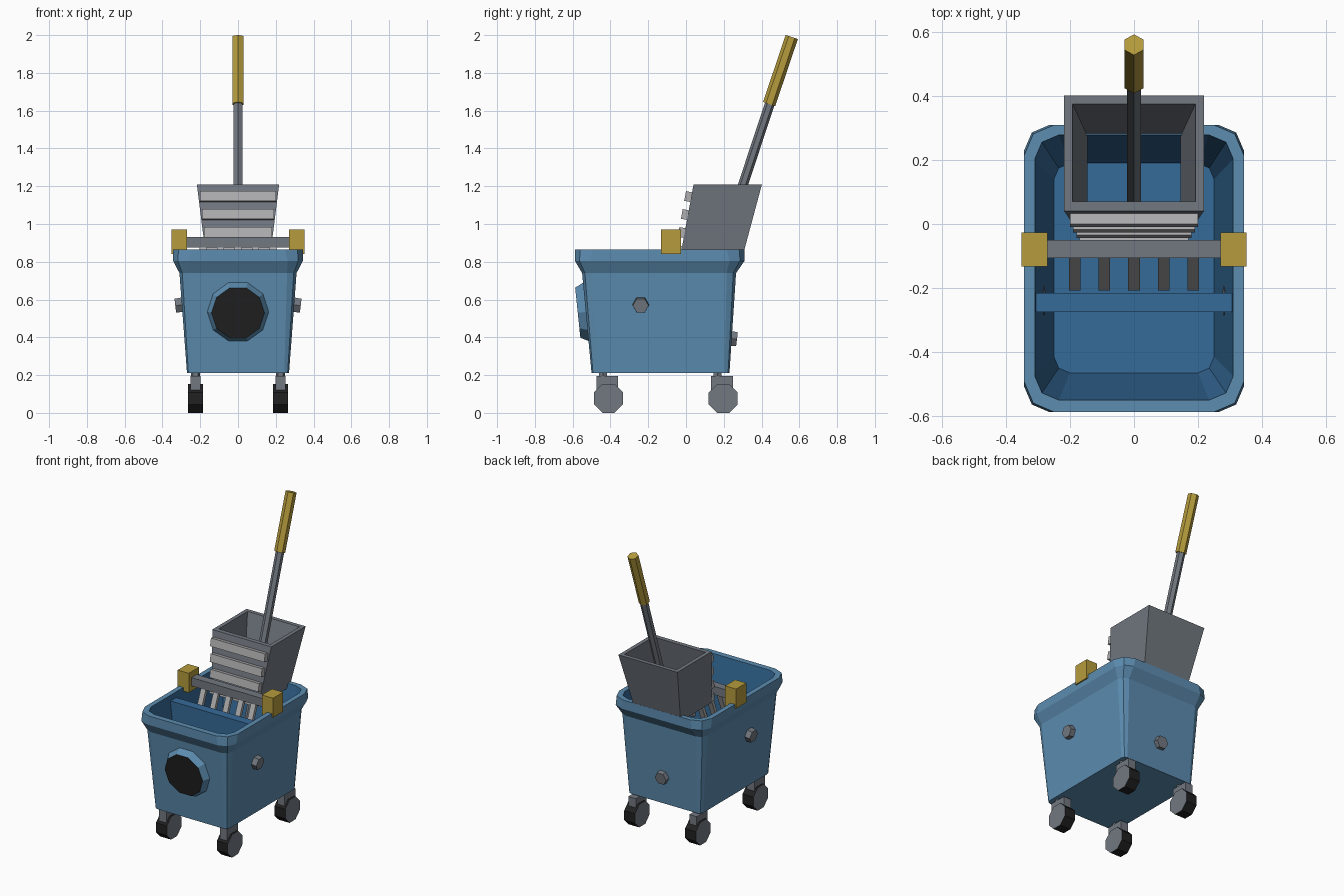
import bpy, bmesh
from math import radians, cos, sin, pi
from mathutils import Vector, Matrix

if "Cube" in bpy.data.objects:
    bpy.data.objects.remove(bpy.data.objects["Cube"])


def material(name, rgb):
    m = bpy.data.materials.new(name)
    m.use_nodes = True
    m.diffuse_color = (*rgb, 1)
    m.node_tree.nodes["Principled BSDF"].inputs["Base Color"].default_value = (*rgb, 1)
    return m


BLUE = material("bucket blue", (0.107, 0.264, 0.434))
DEEP = material("inner deep blue", (0.036, 0.147, 0.319))
GREY = material("steel grey", (0.17, 0.19, 0.22))
LIGHT = material("light grey", (0.43, 0.43, 0.44))
YELLOW = material("grip yellow", (0.46, 0.33, 0.045))
BLACK = material("rubber black", (0.015, 0.015, 0.015))


def loft(name, rings, bands, start=None, end=None, closed=False):
    """Skin rings of points; one material per band, optional end cap materials."""
    bm = bmesh.new()
    loops = [[bm.verts.new(p) for p in ring] for ring in rings]
    mats = []

    def add(verts, mat):
        if mat not in mats:
            mats.append(mat)
        bm.faces.new(verts).material_index = mats.index(mat)

    pairs = list(zip(loops, loops[1:] + loops[:1] if closed else loops[1:]))
    for (a, b), mat in zip(pairs, bands):
        n = len(a)
        for i in range(n):
            j = (i + 1) % n
            add((a[i], a[j], b[j], b[i]), mat)
    if start:
        add(loops[0][::-1], start)
    if end:
        add(loops[-1], end)
    bmesh.ops.recalc_face_normals(bm, faces=bm.faces)
    mesh = bpy.data.meshes.new(name)
    bm.to_mesh(mesh)
    bm.free()
    for m in mats:
        mesh.materials.append(m)
    ob = bpy.data.objects.new(name, mesh)
    bpy.context.scene.collection.objects.link(ob)
    return ob


def rect(hx, y0, y1, z):
    return [(-hx, y0, z), (hx, y0, z), (hx, y1, z), (-hx, y1, z)]


def rounded(hx, y0, y1, c, z):
    """Rectangle with two-segment corners."""
    pts = []
    for sx, y, sy in ((1, y0, 1), (1, y1, -1), (-1, y1, -1), (-1, y0, 1)):
        corner = [(c, 0), (0.3 * c, 0.3 * c), (0, c)]
        if sx * sy < 0:
            corner.reverse()
        pts += [(sx * (hx - dx), y + sy * dy, z) for dx, dy in corner]
    return pts


def box(name, centre, size, mat, tilt=0):
    hx, hy, hz = (s / 2 for s in size)
    rings = [rect(hx, -hy, hy, -hz), rect(hx, -hy, hy, hz)]
    ob = loft(name, rings, [mat], mat, mat)
    ob.data.transform(Matrix.Translation(centre) @ Matrix.Rotation(tilt, 4, 'X'))
    return ob


def prism(name, p0, p1, r0, r1, n, mat, cap=None, phase=0, base=None):
    p0, p1 = Vector(p0), Vector(p1)
    d = (p1 - p0).normalized()
    ref = Vector((0, 1, 0)) if abs(d.x) > 0.7 else Vector((1, 0, 0))
    u = (ref - d * ref.dot(d)).normalized()
    v = d.cross(u)
    angles = [phase + 2 * pi * i / n for i in range(n)]
    rings = [[p + r * (cos(a) * u + sin(a) * v) for a in angles]
             for p, r in ((p0, r0), (p1, r1))]
    return loft(name, rings, [mat], base or mat, cap or mat)


# Bucket: outer wall, flared lip, rim and inner wall in one shell
loft("bucket", [
    rounded(0.27, -0.50, 0.23, 0.025, 0.21),
    rounded(0.31, -0.55, 0.265, 0.05, 0.74),
    rounded(0.343, -0.588, 0.31, 0.08, 0.805),
    rounded(0.343, -0.588, 0.31, 0.095, 0.865),
    rounded(0.31, -0.55, 0.278, 0.075, 0.865),
    rounded(0.25, -0.465, 0.19, 0.05, 0.25),
], [BLUE, BLUE, BLUE, BLUE, DEEP], BLUE, DEEP)

# Divider wall across the bucket
loft("divider", [rect(0.25, -0.275, -0.215, 0.25), rect(0.306, -0.275, -0.215, 0.83)],
     [DEEP], DEEP, DEEP)

# Round front badge, set along the sloping wall
prism("front_badge", (0, -0.525, 0.535), (0, -0.573, 0.53), 0.166, 0.14, 10, BLUE, BLACK)

# Hexagonal bolts
for s, side in ((1, "left"), (-1, "right")):
    prism(side + "_bolt", (s * 0.28, -0.24, 0.574), (s * 0.332, -0.24, 0.568),
          0.046, 0.042, 6, GREY)
prism("back_bolt", (0, 0.23, 0.395), (0, 0.27, 0.39), 0.046, 0.042, 6, GREY)

# Casters
for s, side in ((1, "left"), (-1, "right")):
    for y, end in ((-0.41, "front"), (0.197, "back")):
        tag = f"{end}_{side}_"
        x = s * 0.225
        prism(tag + "wheel", (x - 0.04, y, 0.077), (x + 0.04, y, 0.077),
              0.083, 0.083, 8, BLACK, GREY, pi / 8, GREY)
        box(tag + "fork", (x, y - 0.007, 0.148), (0.055, 0.115, 0.096), GREY)
        prism(tag + "stem", (x, y - 0.03, 0.18), (x, y - 0.03, 0.22), 0.025, 0.025, 6, GREY)

# Wringer basket: open leaning tube
loft("wringer_basket", [
    rect(0.17, -0.03, 0.30, 0.83),
    rect(0.218, 0.04, 0.402, 1.21),
    rect(0.192, 0.07, 0.375, 1.21),
    rect(0.145, 0.0, 0.273, 0.83),
], [GREY] * 4, closed=True)

# Slats on the basket front
for i in range(4):
    z = 1.145 - 0.095 * i
    y = 0.04 - 0.184 * (1.21 - z) - 0.016
    box(f"wringer_slat_{i + 1}", (0, y, z), (0.4 - 0.02 * i, 0.034, 0.052),
        LIGHT, radians(-10.4))

# Cross bar, its end clips and the hanging fins
box("cross_bar", (0, -0.078, 0.903), (0.56, 0.055, 0.056), GREY)
for s, side in ((1, "left"), (-1, "right")):
    box(side + "_clip", (s * 0.311, -0.08, 0.905), (0.082, 0.107, 0.13), YELLOW)
for i in range(5):
    box(f"fin_{i + 1}", ((i - 2) * 0.0925, -0.143, 0.745), (0.036, 0.022, 0.29),
        LIGHT, radians(-22))

# Leaning handle
prism("handle_pole", (0, 0.05, 0.45), (0, 0.445, 1.64), 0.026, 0.026, 6, GREY, phase=pi / 6)
prism("handle_grip", (0, 0.44, 1.635), (0, 0.56, 1.99), 0.034, 0.034, 6, YELLOW, phase=pi / 6)
